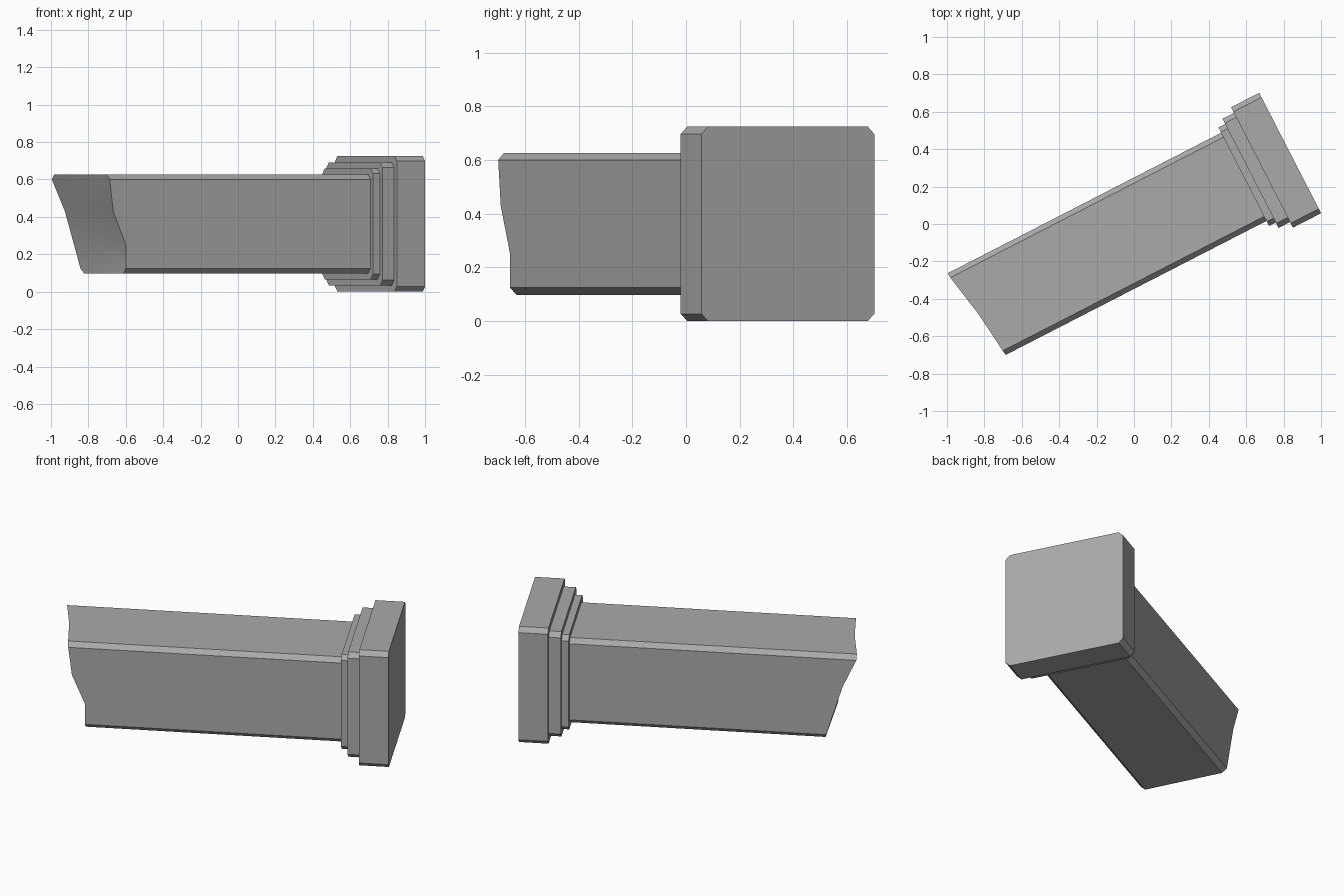
import bpy, bmesh, math

cube = bpy.data.objects.get("Cube")
if cube:
    bpy.data.objects.remove(cube, do_unlink=True)

ANGLE = math.radians(27.2)   # the fallen column lies turned on the ground
MID_Y, MID_Z = -0.044, 0.3625
CHAMFER = 0.027

stone = bpy.data.materials.new("grey_stone")
stone.use_nodes = True
colour = (0.4, 0.4, 0.4, 1)
stone.diffuse_color = colour
stone.node_tree.nodes["Principled BSDF"].inputs["Base Color"].default_value = colour


def prism(x0, x1, half):
    """Square bar along x with chamfered long edges."""
    bm = bmesh.new()
    c = half - CHAMFER
    ring = [(-c, -half), (c, -half), (half, -c), (half, c),
            (c, half), (-c, half), (-half, c), (-half, -c)]
    face = bm.faces.new([bm.verts.new((x0, MID_Y + y, MID_Z + z)) for y, z in ring])
    ext = bmesh.ops.extrude_face_region(bm, geom=[face], use_keep_orig=True)
    for v in ext["geom"]:
        if isinstance(v, bmesh.types.BMVert):
            v.co.x = x1
    bmesh.ops.recalc_face_normals(bm, faces=bm.faces)
    return bm


def add_part(name, bm):
    mesh = bpy.data.meshes.new(name)
    bm.to_mesh(mesh)
    bm.free()
    mesh.materials.append(stone)
    obj = bpy.data.objects.new(name, mesh)
    obj.rotation_euler.z = ANGLE
    bpy.context.collection.objects.link(obj)
    return obj


def along(profile, z):
    """Linear lookup in a list of (z, x) points."""
    if z <= profile[0][0]:
        return profile[0][1]
    for (z0, a), (z1, b) in zip(profile, profile[1:]):
        if z <= z1:
            return a + (b - a) * (z - z0) / (z1 - z0)
    return profile[-1][1]


# Stepped capital
for name, x0, x1, half in (("capital_block", 0.747, 0.916, 0.362),
                           ("capital_outer_step", 0.678, 0.747, 0.328),
                           ("capital_inner_step", 0.637, 0.678, 0.296)):
    add_part(name, prism(x0, x1, half))

# Shaft with a broken, slightly hollow end
HALF = 0.265
near_break = [(0.25, -0.833), (0.43, -0.909), (0.61, -0.931)]
far_break = [(0.10, -0.826), (0.43, -0.927), (0.61, -1.01)]
shaft = prism(-0.9, 0.637, HALF)
for point, normal in (((0, 0, 0.25), (0, 0, 1)), ((0, 0, 0.43), (0, 0, 1)),
                      ((0, MID_Y, 0), (0, 1, 0))):
    bmesh.ops.bisect_plane(shaft, geom=shaft.verts[:] + shaft.edges[:] + shaft.faces[:],
                           plane_co=point, plane_no=normal)
for v in shaft.verts:
    if v.co.x < 0:
        side = (v.co.y - MID_Y) / HALF
        t = (side + 1) / 2
        z = v.co.z
        hollow = 0.01 if z > 0.6 else 0.03 if z > 0.2 else 0
        v.co.x = ((1 - t) * along(near_break, z) + t * along(far_break, z)
                  + hollow * (1 - abs(side)))
shaft_obj = add_part("shaft", shaft)

bpy.ops.object.select_all(action='DESELECT')
shaft_obj.select_set(True)
bpy.context.view_layer.objects.active = shaft_obj
bpy.ops.object.shade_smooth_by_angle(angle=math.radians(30))
